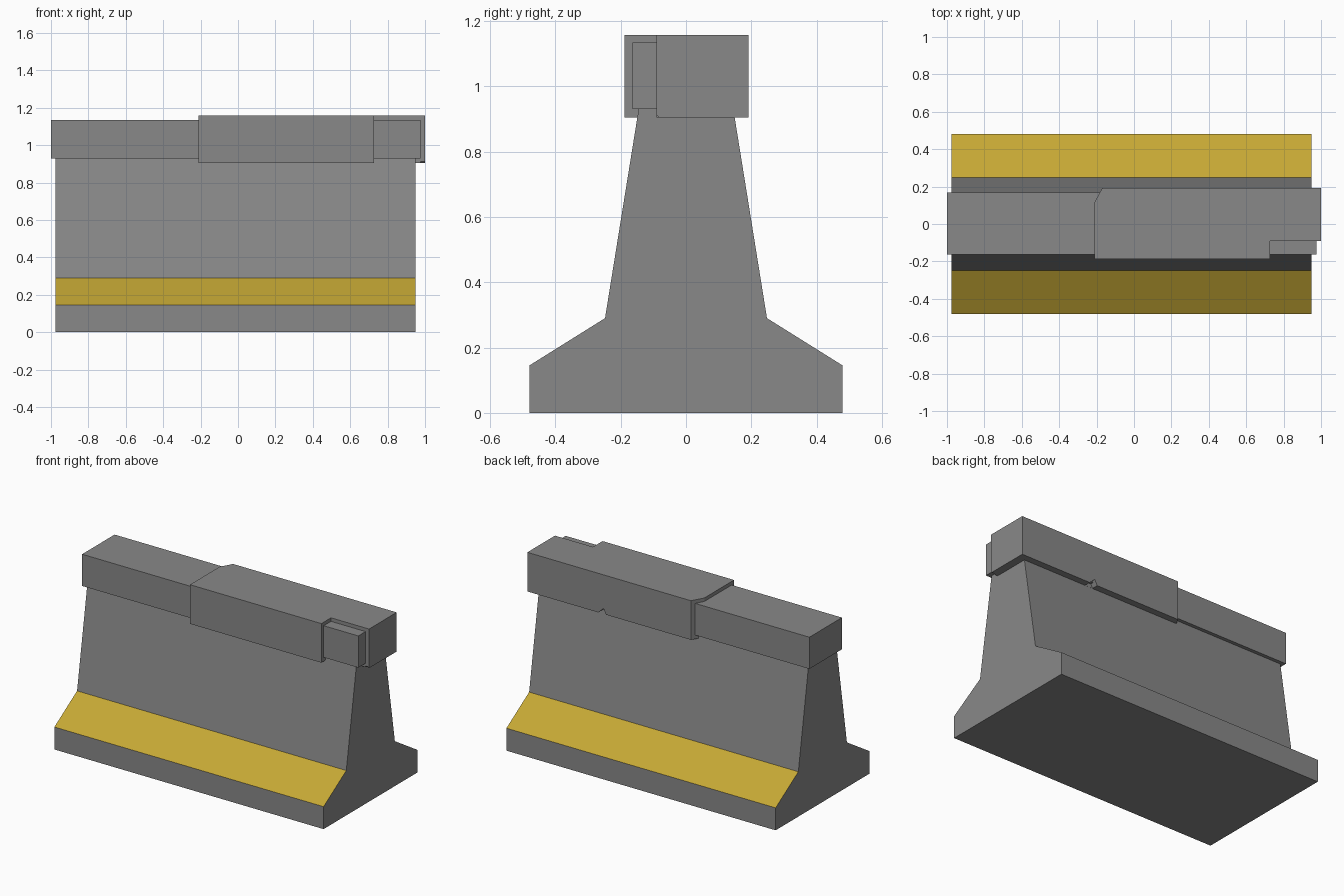
import bpy, bmesh

cube = bpy.data.objects.get("Cube")
if cube:
    bpy.data.objects.remove(cube, do_unlink=True)


def material(name, rgb):
    m = bpy.data.materials.new(name)
    m.use_nodes = True
    m.diffuse_color = (*rgb, 1)
    m.node_tree.nodes["Principled BSDF"].inputs["Base Color"].default_value = (*rgb, 1)
    return m


CONCRETE = material("concrete grey", (0.25, 0.25, 0.25))
YELLOW = material("warning yellow", (0.56, 0.39, 0.035))


def prism(name, points, direction, mats):
    """Extrude a planar outline along a direction."""
    bm = bmesh.new()
    face = bm.faces.new([bm.verts.new(p) for p in points])
    ext = bmesh.ops.extrude_face_region(bm, geom=[face])
    verts = [g for g in ext["geom"] if isinstance(g, bmesh.types.BMVert)]
    bmesh.ops.translate(bm, verts=verts, vec=direction)
    bmesh.ops.recalc_face_normals(bm, faces=bm.faces)
    mesh = bpy.data.meshes.new(name)
    bm.to_mesh(mesh)
    bm.free()
    for m in mats:
        mesh.materials.append(m)
    ob = bpy.data.objects.new(name, mesh)
    bpy.context.collection.objects.link(ob)
    return ob


# Barrier body: mirrored cross-section swept along x
half = [(0.48, 0), (0.48, 0.145), (0.248, 0.29), (0.145, 0.93)]
section = half + [(-y, z) for y, z in reversed(half)]
body = prism("barrier_body", [(-0.977, y, z) for y, z in section],
             (1.925, 0, 0), [CONCRETE, YELLOW])

# Yellow on the sloping kerb faces
for p in body.data.polygons:
    if 0.5 < p.normal.z < 0.95:
        p.material_index = 1

# Cap rail along the top
prism("cap_rail", [(-1, -0.164, 0.93), (-1, 0.168, 0.93), (-1, 0.168, 1.135), (-1, -0.164, 1.135)],
      (1.975, 0, 0), [CONCRETE])

# Broken outer cap: chipped outline with a missing front corner
outline = [(-0.212, -0.188), (0.728, -0.188), (0.728, -0.09), (1, -0.09),
           (1, 0.192), (-0.17, 0.192), (-0.212, 0.115)]
cap = prism("outer_cap", [(x, y, 0.905) for x, y in outline], (0, 0, 0.253), [CONCRETE])

# Small chips knocked out of the lower edges
chips = [
    prism("rear_chip_cutter", [(0.43, 0.15, 0.89), (0.51, 0.15, 0.89), (0.455, 0.15, 0.94)],
          (0, 0.1, 0), [CONCRETE]),
    prism("corner_chip_cutter", [(0.975, -0.11, 0.935), (0.975, -0.11, 0.89), (0.975, -0.07, 0.89)],
          (0.1, 0, 0), [CONCRETE]),
]
for chip in chips:
    chip.hide_render = True
    chip.hide_viewport = True
    mod = cap.modifiers.new(chip.name, "BOOLEAN")
    mod.operation = "DIFFERENCE"
    mod.solver = "EXACT"
    mod.object = chip
